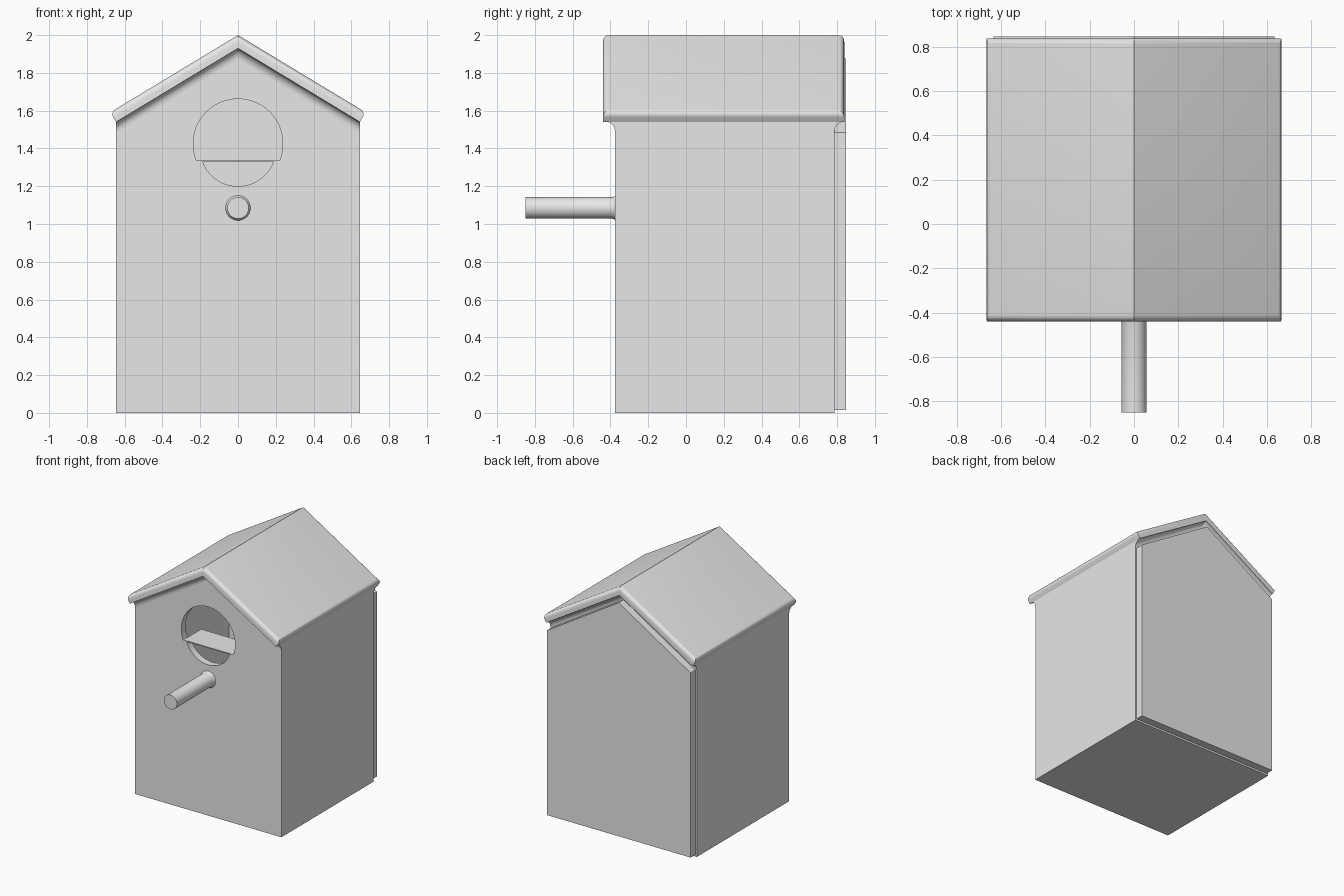
import bpy, bmesh, math

if "Cube" in bpy.data.objects:
    bpy.data.objects.remove(bpy.data.objects["Cube"], do_unlink=True)

grey = bpy.data.materials.new("plain grey")
grey.use_nodes = True
grey.diffuse_color = (0.8, 0.8, 0.8, 1)
grey.node_tree.nodes["Principled BSDF"].inputs["Base Color"].default_value = (0.8, 0.8, 0.8, 1)

HALF, EAVE, RIDGE = 0.645, 1.54, 1.93   # wall half-width and underside of the roof
FRONT, BACK = -0.375, 0.785


def finish(name, bm, smooth=True):
    bmesh.ops.recalc_face_normals(bm, faces=bm.faces)
    mesh = bpy.data.meshes.new(name)
    bm.to_mesh(mesh)
    bm.free()
    obj = bpy.data.objects.new(name, mesh)
    bpy.context.collection.objects.link(obj)
    mesh.materials.append(grey)
    if smooth:
        select(obj)
        bpy.ops.object.shade_smooth_by_angle(angle=math.radians(30))
    return obj


def select(obj):
    bpy.ops.object.select_all(action='DESELECT')
    obj.select_set(True)
    bpy.context.view_layer.objects.active = obj


def loft(sections):
    """Closed solid through matching cross-sections."""
    bm = bmesh.new()
    rings = [[bm.verts.new(p) for p in s] for s in sections]
    n = len(rings[0])
    for a, b in zip(rings, rings[1:]):
        for i in range(n):
            j = (i + 1) % n
            bm.faces.new((a[i], a[j], b[j], b[i]))
    bm.faces.new(rings[0])
    bm.faces.new(rings[-1])
    return bm


def prism(outline, y0, y1):
    return loft([[(x, y, z) for x, z in outline] for y in (y0, y1)])


def gable(half, bottom, eave, ridge):
    return [(-half, bottom), (half, bottom), (half, eave), (0, ridge), (-half, eave)]


def cut(obj, cutter):
    mod = obj.modifiers.new("cut", 'BOOLEAN')
    mod.operation, mod.solver, mod.object = 'DIFFERENCE', 'EXACT', cutter
    select(obj)
    bpy.ops.object.modifier_apply(modifier=mod.name)
    bpy.data.objects.remove(cutter, do_unlink=True)


def arc(cz, r, start, end, n):
    angles = [math.radians(start + (end - start) * i / n) for i in range(n + 1)]
    return [(r * math.cos(a), cz + r * math.sin(a)) for a in angles]


# Hollow house with the entrance hole, wider above the shelf than below it
house = finish("house_body", prism(gable(HALF, 0, EAVE, RIDGE), FRONT, BACK), False)
cut(house, finish("cavity", prism(gable(0.59, 0.06, 1.51, 1.87), -0.32, 0.73), False))
hole = arc(1.425, 0.237, -21, 201, 48) + arc(1.4, 0.2, 197.5, 342.5, 32)
cut(house, finish("hole_cutter", prism(hole, -0.5, -0.2), False))
select(house)
bpy.ops.object.shade_smooth_by_angle(angle=math.radians(30))

# Thin shelf inside the hole
shelf = [(-0.219, 1.332), (0.219, 1.332), (0.219, 1.34), (-0.219, 1.34)]
finish("entrance_shelf", prism(shelf, FRONT + 0.002, -0.15), False)

# Back panel
finish("back_panel", prism(gable(0.633, 0.015, 1.485, 1.875), BACK - 0.005, 0.846), False)

# Roof: bent slab with rounded outer edges
roof = [(-HALF, EAVE), (0, RIDGE), (HALF, EAVE), (0.676, 1.591), (0, 2.0), (-0.676, 1.591)]
bm = prism(roof, -0.44, 0.838)
outer = {v for v in bm.verts if abs(v.co.x) > 0.66 or v.co.z > 1.95}
edges = [e for e in bm.edges if set(e.verts) <= outer
         and not all(v.co.z > 1.95 for v in e.verts)]
bmesh.ops.bevel(bm, geom=edges, offset=0.03, segments=6, profile=0.5, affect='EDGES')
finish("roof", bm)

# Rounded coves where the gable walls meet the roof
for name, wall, side in (("front_cove", FRONT, -1), ("back_cove", BACK, 1)):
    stations = []
    for x, top in ((-HALF, EAVE), (0, RIDGE), (HALF, EAVE)):
        ring = [(x, wall, top)]
        for i in range(9):
            a = math.radians(90) * i / 8
            ring.append((x, wall + side * 0.045 * (1 - math.cos(a)),
                         top - 0.055 * (1 - math.sin(a))))
        stations.append(ring)
    finish(name, loft(stations))

# Perch with a slight flare at the wall
profile = [(0.057, -0.85), (0.057, -0.39), (0.06, -0.381), (0.068, FRONT + 0.002)]
finish("perch", loft([[(x, y, z) for x, z in arc(1.085, r, 0, 352.5, 47)]
                      for r, y in profile]))
